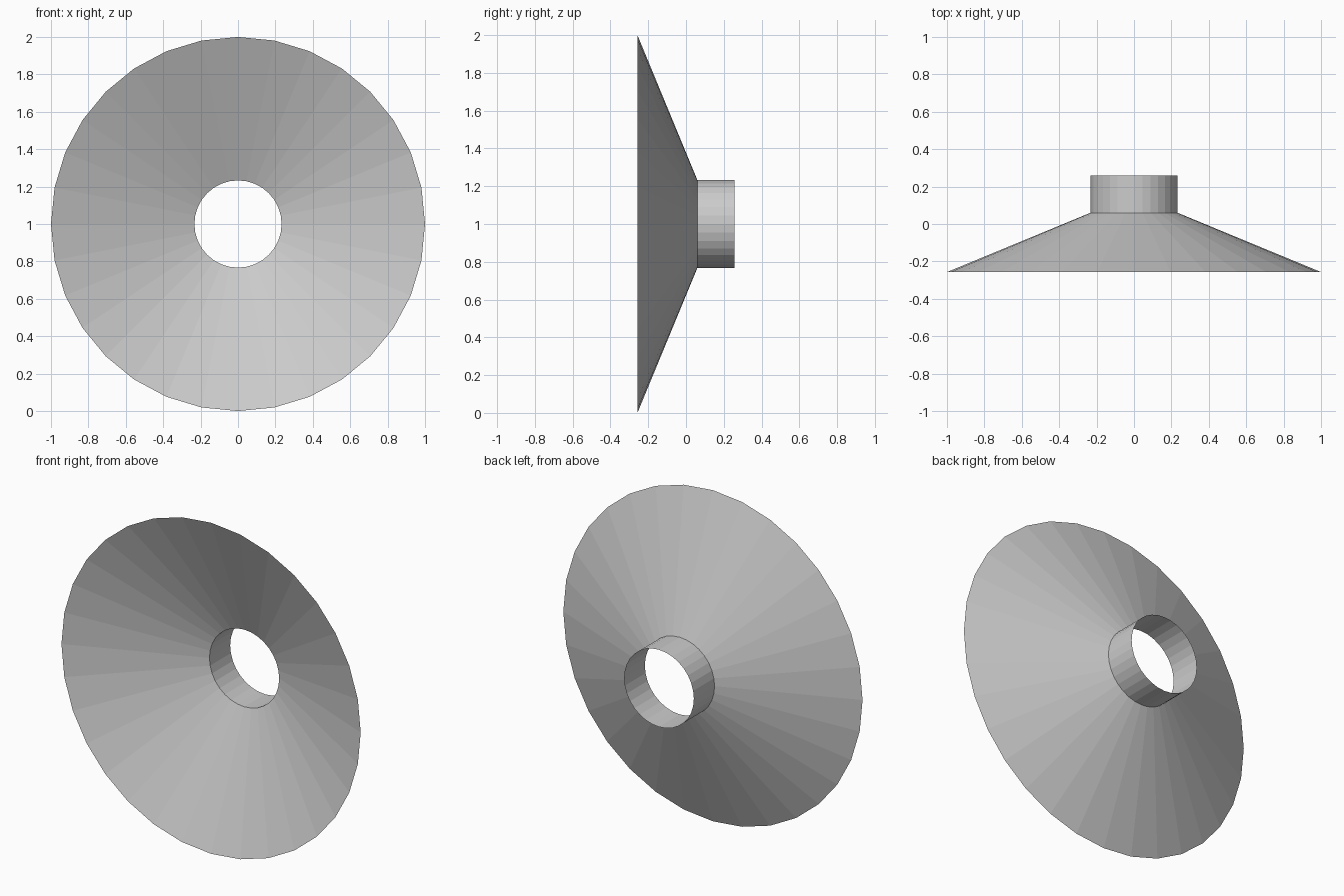
import bpy, bmesh
from math import sin, cos, tau

if "Cube" in bpy.data.objects:
    bpy.data.objects.remove(bpy.data.objects["Cube"])

SIDES = 32
CENTRE_Z = 1.0

def ring(bm, radius, y):
    return [bm.verts.new((radius * sin(tau * i / SIDES), y,
                          CENTRE_Z + radius * cos(tau * i / SIDES)))
            for i in range(SIDES)]

def open_lathe(name, profile):
    """Flat-shaded open surface around the y axis from (radius, y) points."""
    bm = bmesh.new()
    rings = [ring(bm, r, y) for r, y in profile]
    for a, b in zip(rings, rings[1:]):
        for i in range(SIDES):
            j = (i + 1) % SIDES
            bm.faces.new((a[i], a[j], b[j], b[i]))
    bmesh.ops.recalc_face_normals(bm, faces=bm.faces)
    mesh = bpy.data.meshes.new(name)
    bm.to_mesh(mesh)
    bm.free()
    obj = bpy.data.objects.new(name, mesh)
    bpy.context.collection.objects.link(obj)
    return obj

# Thin flared cone running into a short open collar
open_lathe("funnel_reflector", [(1.0, -0.257), (0.233, 0.06), (0.233, 0.258)])
